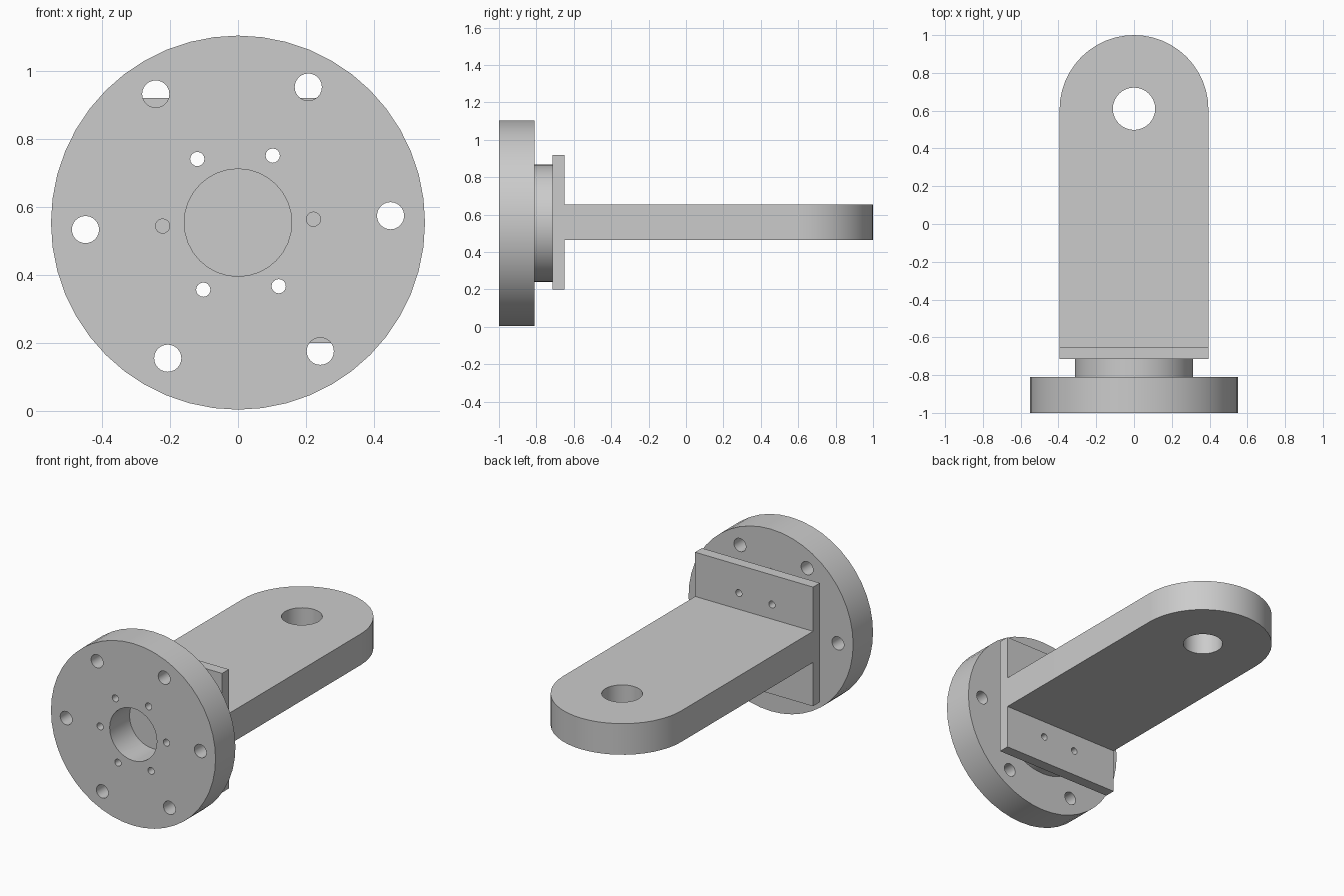
import bpy
import bmesh
from math import cos, sin, pi, radians
from mathutils import Matrix, Vector

cube = bpy.data.objects.get("Cube")
if cube:
    bpy.data.objects.remove(cube, do_unlink=True)

CX, CZ = 0.0, 0.554      # axis of the round parts
FRONT = -1.0
FLANGE_BACK, HUB_BACK, PLATE_BACK = -0.81, -0.715, -0.65
HALF_WIDTH = 0.394
TIP_Y = 1.0 - HALF_WIDTH

grey = bpy.data.materials.new("plain grey")
grey.use_nodes = True
grey.diffuse_color = (0.6, 0.6, 0.6, 1)
grey.node_tree.nodes["Principled BSDF"].inputs["Base Color"].default_value = (0.6, 0.6, 0.6, 1)


def finish(name, bm):
    bmesh.ops.recalc_face_normals(bm, faces=bm.faces)
    mesh = bpy.data.meshes.new(name)
    bm.to_mesh(mesh)
    bm.free()
    mesh.materials.append(grey)
    obj = bpy.data.objects.new(name, mesh)
    bpy.context.collection.objects.link(obj)
    return obj


def add_cylinder(bm, x, z, radius, y0, y1, sides):
    """Cylinder lying along y."""
    place = Matrix.Translation((x, (y0 + y1) / 2, z)) @ Matrix.Rotation(pi / 2, 4, "X")
    bmesh.ops.create_cone(bm, cap_ends=True, segments=sides, radius1=radius,
                          radius2=radius, depth=y1 - y0, matrix=place)


def cylinder(name, radius, y0, y1, sides):
    bm = bmesh.new()
    add_cylinder(bm, CX, CZ, radius, y0, y1, sides)
    return finish(name, bm)


def add_bolt_circle(bm, circle_radius, hole_radius, y0, y1, sides):
    for i in range(6):
        a = radians(2.6 + 60 * i)
        add_cylinder(bm, CX + circle_radius * cos(a), CZ + circle_radius * sin(a),
                     hole_radius, y0, y1, sides)


def cut(obj, cutter):
    mod = obj.modifiers.new("holes", "BOOLEAN")
    mod.operation = "DIFFERENCE"
    mod.solver = "EXACT"
    mod.object = cutter
    with bpy.context.temp_override(object=obj, active_object=obj):
        bpy.ops.object.modifier_apply(modifier=mod.name)


# Round flange, hub behind it and rectangular mounting plate
flange = cylinder("flange", 0.55, FRONT, FLANGE_BACK, 48)
hub = cylinder("hub", 0.313, FLANGE_BACK, HUB_BACK, 48)

bm = bmesh.new()
bmesh.ops.create_cube(bm, size=1, matrix=Matrix.Translation((0, (HUB_BACK + PLATE_BACK) / 2, 0.56))
                      @ Matrix.Diagonal((2 * HALF_WIDTH, PLATE_BACK - HUB_BACK, 0.72, 1)))
plate = finish("mounting_plate", bm)

# Arm with a rounded tip
bm = bmesh.new()
points = [(-HALF_WIDTH, PLATE_BACK), (HALF_WIDTH, PLATE_BACK)]
points += [(HALF_WIDTH * cos(pi * i / 24), TIP_Y + HALF_WIDTH * sin(pi * i / 24))
           for i in range(25)]
base = bm.faces.new([bm.verts.new((x, y, 0.465)) for x, y in points])
top = bmesh.ops.extrude_face_region(bm, geom=[base])
bmesh.ops.translate(bm, vec=Vector((0, 0, 0.188)),
                    verts=[v for v in top["geom"] if isinstance(v, bmesh.types.BMVert)])
arm = finish("arm", bm)

# Hole cutters: flange bolt circle and bore, inner bolt circle, arm pin hole
bm = bmesh.new()
add_bolt_circle(bm, 0.449, 0.04, FRONT - 0.1, FLANGE_BACK + 0.1, 24)
add_bolt_circle(bm, 0.222, 0.021, FRONT - 0.1, FLANGE_BACK + 0.1, 16)
add_cylinder(bm, CX, CZ, 0.158, FRONT - 0.1, FLANGE_BACK + 0.1, 32)
flange_cutter = finish("flange_cutter", bm)

bm = bmesh.new()
add_bolt_circle(bm, 0.222, 0.021, FRONT, PLATE_BACK + 0.1, 16)
hub_cutter = finish("hub_cutter", bm)

bm = bmesh.new()
bmesh.ops.create_cone(bm, cap_ends=True, segments=32, radius1=0.112, radius2=0.112,
                      depth=1, matrix=Matrix.Translation((0, 0.61, 0.56)))
arm_cutter = finish("arm_cutter", bm)

for obj, cutter in ((flange, flange_cutter), (hub, hub_cutter),
                    (plate, hub_cutter), (arm, arm_cutter)):
    cut(obj, cutter)
for cutter in (flange_cutter, hub_cutter, arm_cutter):
    bpy.data.objects.remove(cutter, do_unlink=True)

# Smooth the curved walls, keep the rims sharp
bpy.ops.object.select_all(action="DESELECT")
for obj in (flange, hub, plate, arm):
    obj.select_set(True)
bpy.context.view_layer.objects.active = flange
bpy.ops.object.shade_smooth_by_angle(angle=radians(35))
